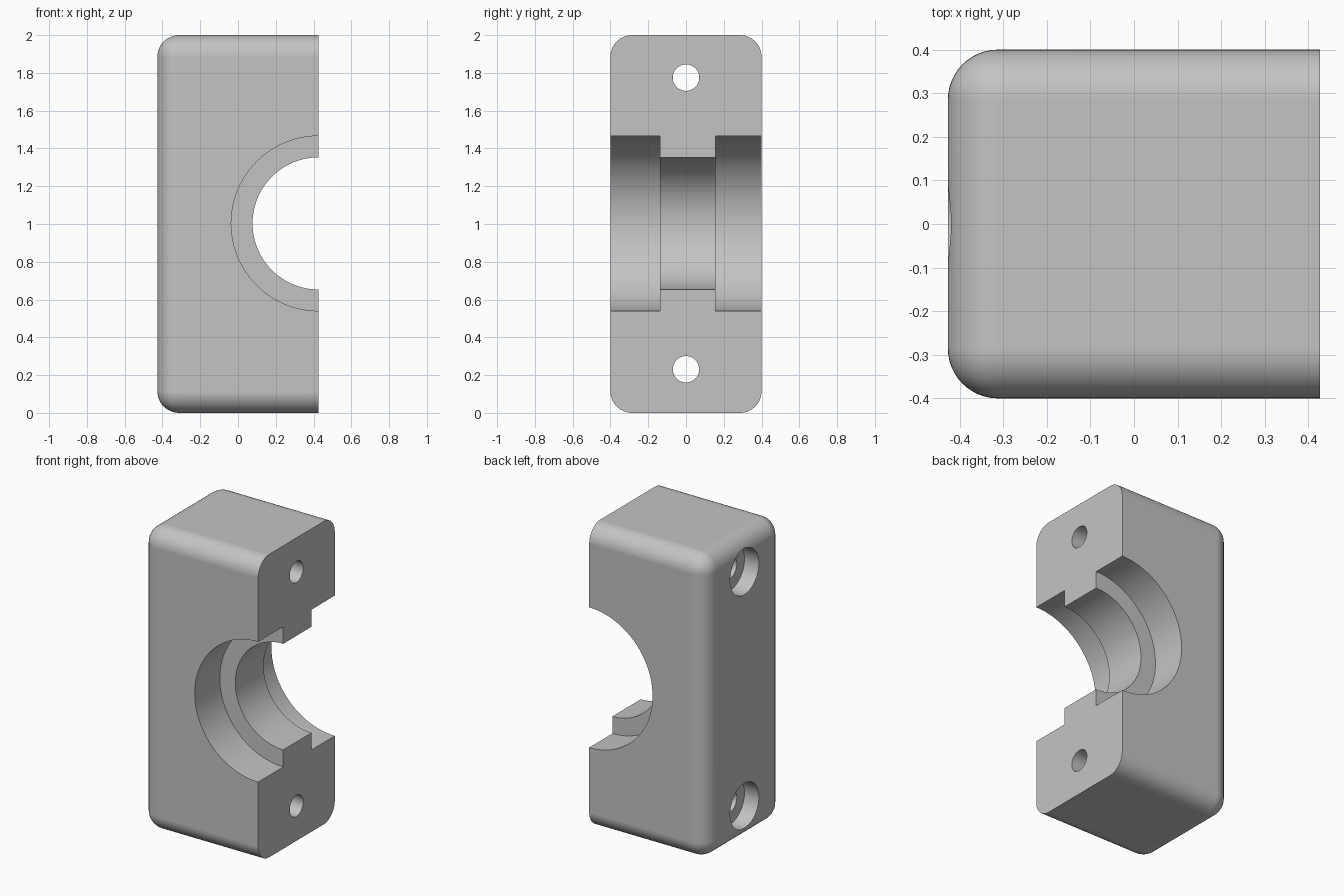
import bpy
import bmesh
import math
from mathutils import Vector

old = bpy.data.objects.get("Cube")
if old:
    bpy.data.objects.remove(old, do_unlink=True)

HX, HY, HEIGHT, ROUND = 0.427, 0.4, 2.0, 0.115
MID = 1.003            # height of the bore axis
SCREW = 0.772          # screw distance from the bore axis

grey = bpy.data.materials.new("plain_grey")
grey.use_nodes = True
colour = (0.55, 0.55, 0.55, 1)
grey.diffuse_color = colour
grey.node_tree.nodes["Principled BSDF"].inputs["Base Color"].default_value = colour

# Block rounded everywhere except around the flat mating face
bm = bmesh.new()
bmesh.ops.create_cube(bm, size=1)
for v in bm.verts:
    v.co = Vector((v.co.x * 2 * HX, v.co.y * 2 * HY, (v.co.z + 0.5) * HEIGHT))
edges = [e for e in bm.edges if not all(v.co.x > 0 for v in e.verts)]
bmesh.ops.bevel(bm, geom=edges, offset=ROUND, segments=12, profile=0.5,
                affect='EDGES', clamp_overlap=True)
mesh = bpy.data.meshes.new("clamp_half")
bm.to_mesh(mesh)
bm.free()
mesh.materials.append(grey)
block = bpy.data.objects.new("clamp_half", mesh)
bpy.context.collection.objects.link(block)


def cut(axis, radius, start, end, x=0, z=0, sides=96):
    """Drill a cylinder out of the block along x or y."""
    middle = (start + end) / 2
    if axis == 'X':
        place, turn = (middle, 0, z), (0, math.pi / 2, 0)
    else:
        place, turn = (x, middle, z), (math.pi / 2, 0, 0)
    bpy.ops.mesh.primitive_cylinder_add(vertices=sides, radius=radius,
                                        depth=end - start, location=place, rotation=turn)
    tool = bpy.context.object
    tool.name = "drill"
    tool.hide_render = True
    tool.data.materials.append(grey)
    mod = block.modifiers.new("drill", 'BOOLEAN')
    mod.operation, mod.solver, mod.object = 'DIFFERENCE', 'EXACT', tool
    bpy.context.view_layer.objects.active = block
    bpy.ops.object.modifier_apply(modifier=mod.name)
    bpy.data.objects.remove(tool, do_unlink=True)


# Stepped half bore: narrow in the middle, wide at both ends
cut('Y', 0.35, -0.6, 0.6, x=HX, z=MID)
cut('Y', 0.463, -0.6, -0.138, x=HX, z=MID)
cut('Y', 0.463, 0.157, 0.6, x=HX, z=MID)

# Screw holes with counterbores in the rounded back
for side in (-1, 1):
    cut('X', 0.07, -0.6, 0.6, z=MID + side * SCREW, sides=48)
    cut('X', 0.15, -0.6, -HX + 0.105, z=MID + side * SCREW, sides=64)

# Smooth rounds, crisp cut edges
bpy.ops.object.select_all(action='DESELECT')
block.select_set(True)
bpy.context.view_layer.objects.active = block
bpy.ops.object.shade_smooth_by_angle(angle=math.radians(25))
normals = block.modifiers.new("flat_face_normals", 'WEIGHTED_NORMAL')
normals.keep_sharp = True
